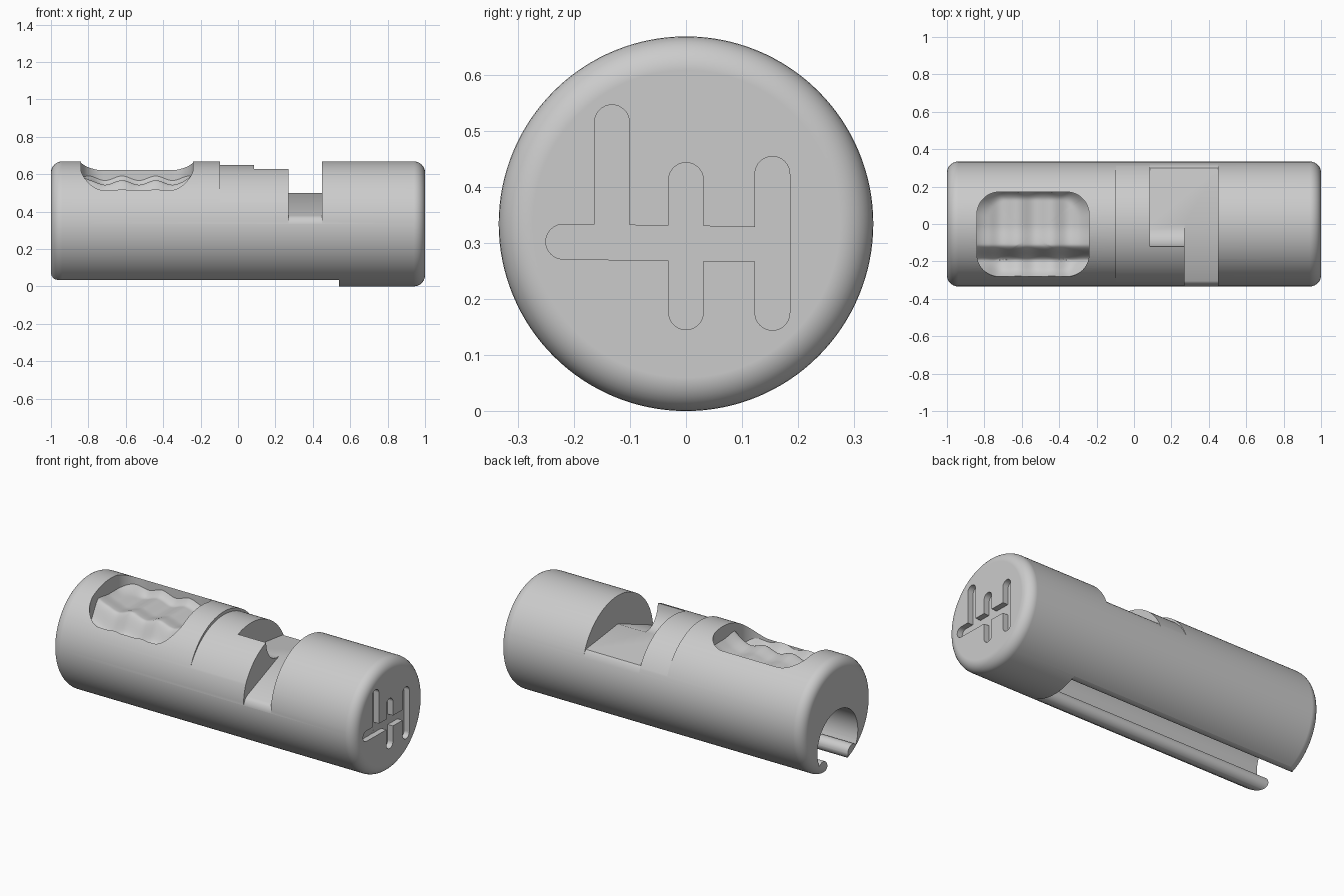
import bpy, bmesh
from math import sin, cos, pi, radians, hypot

cube = bpy.data.objects.get("Cube")
if cube:
    bpy.data.objects.remove(cube, do_unlink=True)

R = 0.334  # body radius, also the height of its axis

grey = bpy.data.materials.new("light_grey")
grey.use_nodes = True
grey.diffuse_color = (0.6, 0.6, 0.6, 1)
grey.node_tree.nodes["Principled BSDF"].inputs["Base Color"].default_value = (0.6, 0.6, 0.6, 1)


def finish(name, bm):
    bmesh.ops.recalc_face_normals(bm, faces=bm.faces)
    mesh = bpy.data.meshes.new(name)
    bm.to_mesh(mesh)
    bm.free()
    mesh.materials.append(grey)
    obj = bpy.data.objects.new(name, mesh)
    bpy.context.collection.objects.link(obj)
    return obj


def arc(cy, cz, r, a0, a1, n):
    """Points on an arc in the y-z plane, angles in degrees."""
    angles = [radians(a0 + (a1 - a0) * i / n) for i in range(n + 1)]
    return [(cy + r * cos(a), cz + r * sin(a)) for a in angles]


def prism(name, profile, x0, x1):
    """Extrude a y-z profile along x."""
    bm = bmesh.new()
    face = bm.faces.new([bm.verts.new((x0, y, z)) for y, z in profile])
    side = bmesh.ops.extrude_face_region(bm, geom=[face])["geom"]
    bmesh.ops.translate(bm, vec=(x1 - x0, 0, 0),
                        verts=[v for v in side if isinstance(v, bmesh.types.BMVert)])
    if not any(face in e.link_faces for e in bm.edges):
        bm.faces.new([v for v in bm.verts][:len(profile)])
    return finish(name, bm)


def apply(obj, mod):
    bpy.context.view_layer.objects.active = obj
    bpy.ops.object.modifier_apply(modifier=mod.name)


def cut(obj, cutter):
    cutter.hide_render = True
    mod = obj.modifiers.new("cut", "BOOLEAN")
    mod.operation = "DIFFERENCE"
    mod.solver = "EXACT"
    mod.object = cutter
    apply(obj, mod)
    bpy.data.objects.remove(cutter, do_unlink=True)


def smoothstep(t):
    t = min(max(t, 0), 1)
    return t * t * (3 - 2 * t)


# Round body with softened ends
body = prism("handle_body", arc(0, R, R, 0, 360, 128)[:-1], -1, 1)
bevel = body.modifiers.new("round_ends", "BEVEL")
bevel.width = 0.06
bevel.segments = 8
bevel.limit_method = "ANGLE"
bevel.angle_limit = radians(40)
apply(body, bevel)

# Shallow lowered band on the upper side
band = arc(0, 0.303, 0.346, 5, 175, 96) + arc(0, 0.303, 0.45, 175, 5, 24)
cut(body, prism("band_cutter", band, -0.095, 0.45))

# Wide, nearly level rear notch with a curved inner wall, and sloping front notch
rear = [(-0.122, 0.8), (-0.122, 0.64), (-0.118, 0.595), (-0.105, 0.56), (-0.085, 0.53),
        (-0.06, 0.51), (-0.03, 0.5), (0, 0.5), (0.3, 0.463), (0.312, 0.45),
        (0.325, 0.415), (0.5, 0.415), (0.5, 0.8)]
front = [(0.02, 0.8), (0.02, 0.4976), (0, 0.5), (-0.305, 0.378), (-0.32, 0.362),
         (-0.336, 0.33), (-0.5, 0.33), (-0.5, 0.8)]
cut(body, prism("rear_notch_cutter", rear, 0.085, 0.45))
cut(body, prism("front_notch_cutter", front, 0.27, 0.45))

# Open channel underneath with thick rounded lips
half = arc(0.138, 0.077, 0.042, 297, 37, 20) + arc(0, 0.185, 0.19, -25.9, 90, 28)[1:]
half = [(0.2, -0.05)] + half
channel = half + [(-y, z) for y, z in reversed(half[:-1])]
cut(body, prism("channel_cutter", channel, -1.1, 0.54))

# Shift gate grooves on the end face: y and z of both ends of each groove
grooves = [(-0.132, 0.3, -0.132, 0.515), (0, 0.176, 0, 0.412),
           (0.154, 0.175, 0.154, 0.423), (-0.219, 0.302, 0.154, 0.297)]
for i, (y0, z0, y1, z1) in enumerate(grooves):
    turn = 0 if z1 > z0 else -90
    slot = arc(y1, z1, 0.031, turn, turn + 180, 16)
    slot += arc(y0, z0, 0.031, turn + 180, turn + 360, 16)
    cut(body, prism("groove_cutter", slot, 0.965 + i * 0.0003, 1.1))


# Finger grip: sculpted pocket with three waves and a front trough
def grip_height(x, y, t):
    floor = 0.445 + 0.11 * smoothstep((y + 0.2) / 0.09)
    floor -= 0.012 * smoothstep((y + 0.11) / 0.1)
    floor += 0.03 * smoothstep((-0.17 - y) / 0.11)
    floor += 0.012 * cos(2 * pi * (x + 0.62) / 0.18)
    return floor + 0.035 * max(0, (t - 0.8) / 0.2) ** 2


def grip_point(u, v):
    """Map a square grid onto nested rounded rectangles."""
    t = max(abs(u), abs(v))
    x, y, corner = 0.3 * u, 0.226 * v, 0.12 * t
    over_x, over_y = abs(x) - 0.3 * t + corner, abs(y) - 0.226 * t + corner
    if over_x > 0 and over_y > 0:
        pull = 1 - corner / hypot(over_x, over_y)
        if pull > 0:
            x -= pull * over_x * (1 if x > 0 else -1)
            y -= pull * over_y * (1 if y > 0 else -1)
    x, y = x - 0.54, y - 0.055
    return x, y, grip_height(x, y, t)


bm = bmesh.new()
N = 60
grid = [[bm.verts.new(grip_point(2 * i / N - 1, 2 * j / N - 1)) for j in range(N + 1)]
        for i in range(N + 1)]
for i in range(N):
    for j in range(N):
        bm.faces.new((grid[i][j], grid[i + 1][j], grid[i + 1][j + 1], grid[i][j + 1]))
rim = [grid[i][0] for i in range(N)] + [grid[N][j] for j in range(N)]
rim += [grid[i][N] for i in range(N, 0, -1)] + [grid[0][j] for j in range(N, 0, -1)]
lid = [bm.verts.new((v.co.x, v.co.y, 0.8)) for v in rim]
for k in range(len(rim)):
    bm.faces.new((rim[k - 1], rim[k], lid[k], lid[k - 1]))
bm.faces.new(lid)
cut(body, finish("grip_cutter", bm))

# Smooth shading with sharp cut edges
bpy.ops.object.select_all(action="DESELECT")
body.select_set(True)
bpy.context.view_layer.objects.active = body
bpy.ops.object.shade_smooth_by_angle(angle=radians(30))
weighted = body.modifiers.new("even_shading", "WEIGHTED_NORMAL")
weighted.keep_sharp = True
